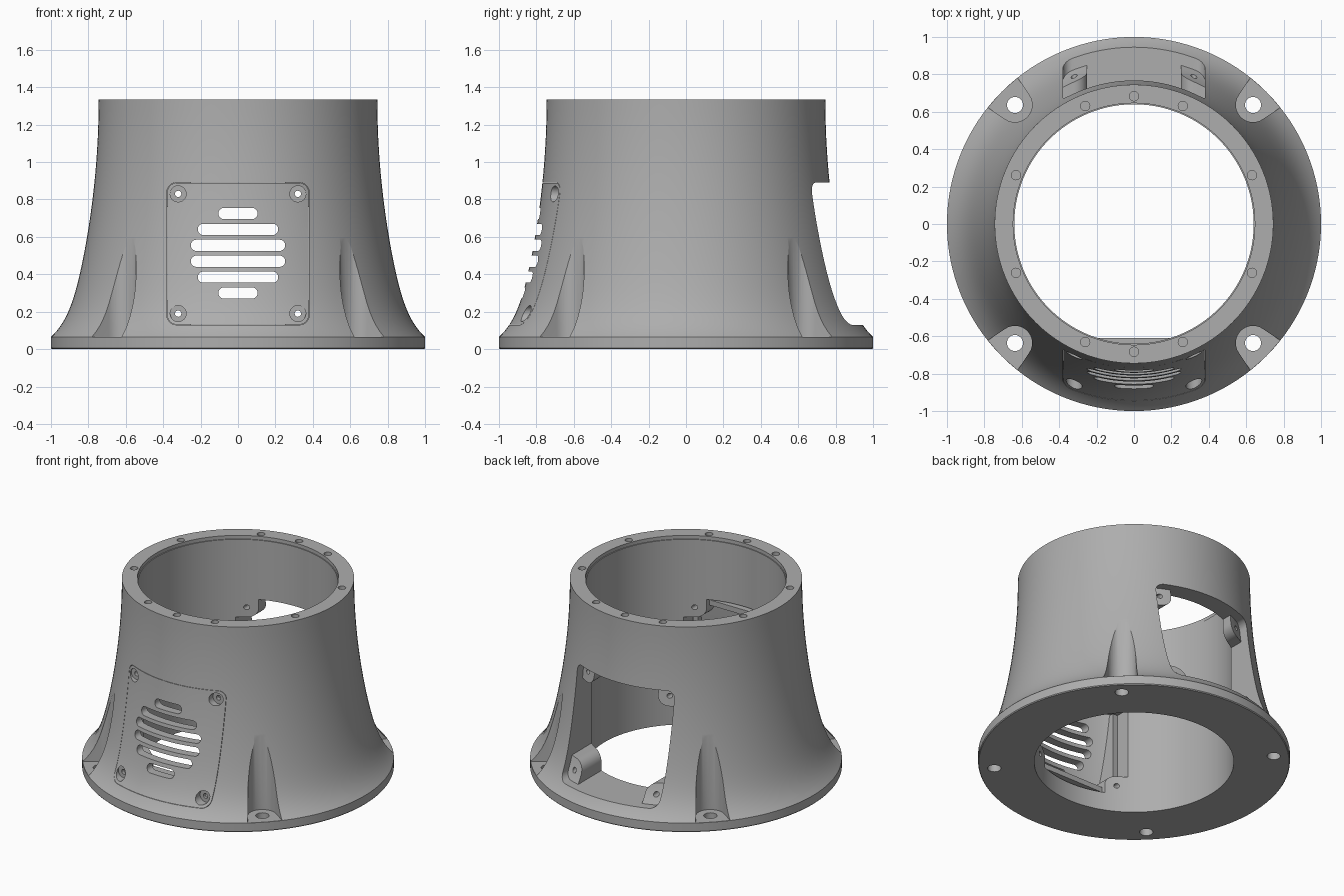
import bpy, bmesh
from math import sin, cos, pi, radians

if "Cube" in bpy.data.objects:
    bpy.data.objects.remove(bpy.data.objects["Cube"])

HEIGHT, FLANGE, BORE, SKIN = 1.335, 0.065, 0.64, 0.06
SEGMENTS = 128


def make_object(name, bm):
    bmesh.ops.recalc_face_normals(bm, faces=bm.faces)
    mesh = bpy.data.meshes.new(name)
    bm.to_mesh(mesh)
    bm.free()
    ob = bpy.data.objects.new(name, mesh)
    bpy.context.scene.collection.objects.link(ob)
    return ob


def tube(name, profile):
    """Revolve a closed loop of (radius, height) points about z."""
    bm = bmesh.new()
    rings = []
    for i in range(SEGMENTS):
        a = 2 * pi * i / SEGMENTS
        rings.append([bm.verts.new((r * cos(a), r * sin(a), z)) for r, z in profile])
    n = len(profile)
    for i, ring in enumerate(rings):
        nxt = rings[(i + 1) % SEGMENTS]
        for j in range(n):
            k = (j + 1) % n
            bm.faces.new((ring[j], nxt[j], nxt[k], ring[k]))
    return make_object(name, bm)


def prism(name, outline, axis, low, high):
    """Extrude a flat outline along y (outline in x, z) or z (outline in x, y)."""
    bm = bmesh.new()
    ends = []
    for d in (low, high):
        ends.append([bm.verts.new((u, d, v) if axis == "y" else (u, v, d))
                     for u, v in outline])
    bm.faces.new(ends[0])
    bm.faces.new(ends[1][::-1])
    n = len(outline)
    for j in range(n):
        k = (j + 1) % n
        bm.faces.new((ends[0][j], ends[0][k], ends[1][k], ends[1][j]))
    return make_object(name, bm)


def rounded_rect(cx, cy, hx, hy, r, steps=8):
    pts = []
    for q, (sx, sy) in enumerate(((1, 1), (-1, 1), (-1, -1), (1, -1))):
        for i in range(steps + 1):
            a = (q + i / steps) * pi / 2
            pts.append((cx + sx * (hx - r) + r * cos(a), cy + sy * (hy - r) + r * sin(a)))
    return pts


def circle(cx, cy, r, steps=24):
    return [(cx + r * cos(2 * pi * i / steps), cy + r * sin(2 * pi * i / steps))
            for i in range(steps)]


def combine(ob, other, operation="DIFFERENCE", keep=False):
    """Apply a boolean and discard the helper."""
    mod = ob.modifiers.new("cut", "BOOLEAN")
    mod.operation, mod.solver, mod.object = operation, "EXACT", other
    graph = bpy.context.evaluated_depsgraph_get()
    mesh = bpy.data.meshes.new_from_object(ob.evaluated_get(graph))
    ob.modifiers.clear()
    ob.data = mesh
    if not keep:
        bpy.data.objects.remove(other)


def flare(inset=0.0, steps=26):
    """Outer wall curve, from flange up to the rim."""
    pts = []
    for i in range(steps + 1):
        t = 1 - (i / steps) ** 1.4
        pts.append((0.745 + 0.185 * t ** 2 + 0.07 * t ** 14 - inset,
                    HEIGHT - t * (HEIGHT - FLANGE)))
    return pts


def core(inset):
    return tube("core", [(0.3, FLANGE)] + flare(inset) + [(0.3, HEIGHT)])


screws = [(sx * 0.32, z, sx, sz) for sx in (-1, 1) for z, sz in ((0.19, -1), (0.83, 1))]


def tab_outline(x, z, sx, sz, half):
    return rounded_rect(x + sx * 0.1, z + sz * 0.1, half, half, 0.07)


# Flared housing with flange, bore and a shallow lip at the rim
housing = tube("housing", [(BORE, 0), (0.995, 0), (1.0, 0.006)] + flare()
               + [(0.646, HEIGHT), (0.646, 1.31), (BORE, 1.31)])

# Front and back access openings, leaving screw tabs in the corners
opening = prism("opening_cutter", rounded_rect(0, 0.51, 0.38, 0.38, 0.05), "y", -1.2, 1.2)
for s in screws:
    tab = prism("tab", tab_outline(*s, 0.17), "y", -1.3, 1.3)
    combine(tab, core(SKIN), "INTERSECT")
    combine(opening, tab)
combine(housing, opening)

# Mounting pockets and bolt holes in the flange
for k in range(4):
    a = radians(45 + 90 * k)
    local = [(0.9 + 0.092 * cos(b), 0.092 * sin(b))
             for b in (radians(100 + 160 * i / 16) for i in range(17))]
    local += [(1.15, -0.143), (1.15, 0.143)]
    pocket = [(u * cos(a) - v * sin(a), u * sin(a) + v * cos(a)) for u, v in local]
    combine(housing, prism("pocket_cutter", pocket, "z", FLANGE + 0.001, 1.2))
    bolt = circle(0.9 * cos(a), 0.9 * sin(a), 0.043)
    combine(housing, prism("bolt_cutter", bolt, "z", -0.1, 0.3))

# Blind screw holes around the rim
for deg in (0, 22.5, 67.5, 112.5, 157.5):
    for turn in (0, 180):
        a = radians(deg + turn)
        if deg == 0:
            a += pi / 2
        hole = circle(0.683 * cos(a), 0.683 * sin(a), 0.025, 20)
        combine(housing, prism("rim_hole_cutter", hole, "z", HEIGHT - 0.1, HEIGHT + 0.1))

# Curved front cover plate
cover = prism("vent_cover", rounded_rect(0, 0.51, 0.378, 0.378, 0.049), "y", -1.2, -0.4)
shell = tube("shell", flare() + flare(SKIN - 0.002)[::-1])
combine(cover, shell, "INTERSECT")

# Stiffening frame on the inside of the cover
frame = prism("frame", rounded_rect(0, 0.51, 0.372, 0.372, 0.045), "y", -1.2, -0.61)
combine(frame, prism("frame_inner", rounded_rect(0, 0.51, 0.335, 0.335, 0.03), "y", -1.3, -0.3))
for s in screws:
    combine(frame, prism("tab_clearance", tab_outline(*s, 0.176), "y", -1.3, -0.3))
combine(frame, core(0.03), "INTERSECT")
combine(cover, frame, "UNION")

# Vent slots
for i, half in enumerate((0.105, 0.215, 0.252, 0.252, 0.215, 0.105)):
    slot = rounded_rect(0, 0.3 + 0.085 * i, half, 0.03, 0.0295)
    combine(cover, prism("slot_cutter", slot, "y", -1.2, -0.3))

# Cover screws: counterbores outside, through holes in cover and tabs
for x, z, sx, sz in screws:
    floor = -0.82 if sz < 0 else -0.675
    combine(cover, prism("counterbore_cutter", circle(x, z, 0.043), "y", -1.2, floor))
    through = prism("screw_cutter", circle(x, z, 0.017, 16), "y", -1.2, 1.2)
    combine(cover, through, keep=True)
    combine(housing, through)

# One grey material, smooth shading with sharp edges
grey = bpy.data.materials.new("plain grey")
grey.use_nodes = True
colour = (0.42, 0.42, 0.42, 1)
grey.diffuse_color = colour
grey.node_tree.nodes["Principled BSDF"].inputs["Base Color"].default_value = colour
for ob in (housing, cover):
    ob.data.materials.clear()
    ob.data.materials.append(grey)
    for poly in ob.data.polygons:
        poly.material_index = 0
    bpy.ops.object.select_all(action="DESELECT")
    ob.select_set(True)
    bpy.context.view_layer.objects.active = ob
    bpy.ops.object.shade_smooth_by_angle(angle=radians(30))
